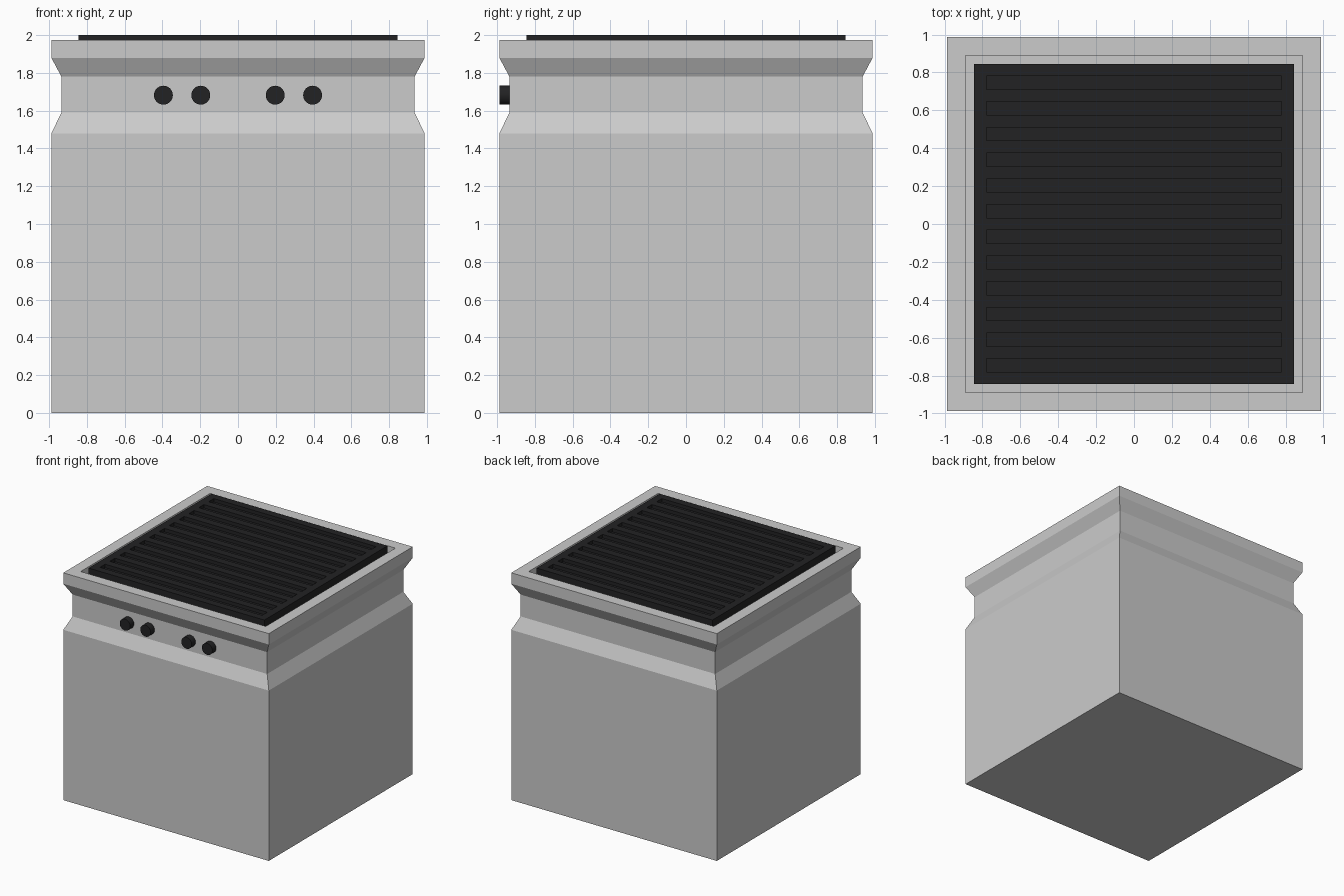
import bpy, bmesh, math

if "Cube" in bpy.data.objects:
    bpy.data.objects.remove(bpy.data.objects["Cube"])


def finish(name, bm, mat=None):
    bmesh.ops.recalc_face_normals(bm, faces=bm.faces)
    mesh = bpy.data.meshes.new(name)
    bm.to_mesh(mesh)
    bm.free()
    ob = bpy.data.objects.new(name, mesh)
    bpy.context.collection.objects.link(ob)
    if mat:
        mesh.materials.append(mat)
    return ob


black = bpy.data.materials.new("black_iron")
black.diffuse_color = (0.016, 0.016, 0.017, 1)
black.use_nodes = True
black.node_tree.nodes["Principled BSDF"].inputs["Base Color"].default_value = black.diffuse_color

# Cabinet: square rings (half width, height) from the base to the recess floor
profile = [(0.988, 0), (0.988, 1.48), (0.935, 1.59), (0.935, 1.78),
           (0.988, 1.88), (0.988, 1.975), (0.89, 1.975), (0.89, 1.9)]
bm = bmesh.new()
rings = [[bm.verts.new((sx * h, sy * h, z))
          for sx, sy in ((-1, -1), (1, -1), (1, 1), (-1, 1))] for h, z in profile]
for a, b in zip(rings, rings[1:]):
    for i in range(4):
        j = (i + 1) % 4
        bm.faces.new((a[i], a[j], b[j], b[i]))
bm.faces.new(rings[0])
bm.faces.new(rings[-1])
finish("cabinet", bm)

# Grill plate: a sheet of cells, slot cells pushed down, rim walls below
P, SX, SLOT, STEP, N = 0.845, 0.78, 0.035, 0.1357, 12
TOP, DEPTH, BASE = 2.0, 0.03, 1.9
xs = [-P, -SX, SX, P]
ys = [-P]
for k in range(N):
    c = (k - (N - 1) / 2) * STEP
    ys += [c - SLOT, c + SLOT]
ys.append(P)
bm = bmesh.new()
grid = [[bm.verts.new((x, y, TOP)) for x in xs] for y in ys]
slots = []
for r in range(len(ys) - 1):
    for c in range(3):
        f = bm.faces.new((grid[r][c], grid[r][c + 1], grid[r + 1][c + 1], grid[r + 1][c]))
        if c == 1 and r % 2 == 1:
            slots.append(f)
border = [e for e in bm.edges if e.is_boundary]
walls = bmesh.ops.extrude_edge_only(bm, edges=border)["geom"]
for v in walls:
    if isinstance(v, bmesh.types.BMVert):
        v.co.z = BASE
bmesh.ops.holes_fill(bm, edges=[e for e in bm.edges if e.is_boundary])
pushed = bmesh.ops.extrude_face_region(bm, geom=slots)["geom"]
for v in pushed:
    if isinstance(v, bmesh.types.BMVert):
        v.co.z -= DEPTH
bmesh.ops.delete(bm, geom=[f for f in slots if f.is_valid], context='FACES_ONLY')
finish("grill_plate", bm, black)

# Control knobs on the front panel
for i, x in enumerate((-0.395, -0.197, 0.197, 0.395)):
    bpy.ops.mesh.primitive_cylinder_add(vertices=32, radius=0.05, depth=0.065,
                                        location=(x, -0.9555, 1.682),
                                        rotation=(math.pi / 2, 0, 0))
    knob = bpy.context.object
    knob.name = f"control_knob_{i + 1}"
    knob.data.materials.append(black)
    bpy.ops.object.shade_smooth_by_angle()
